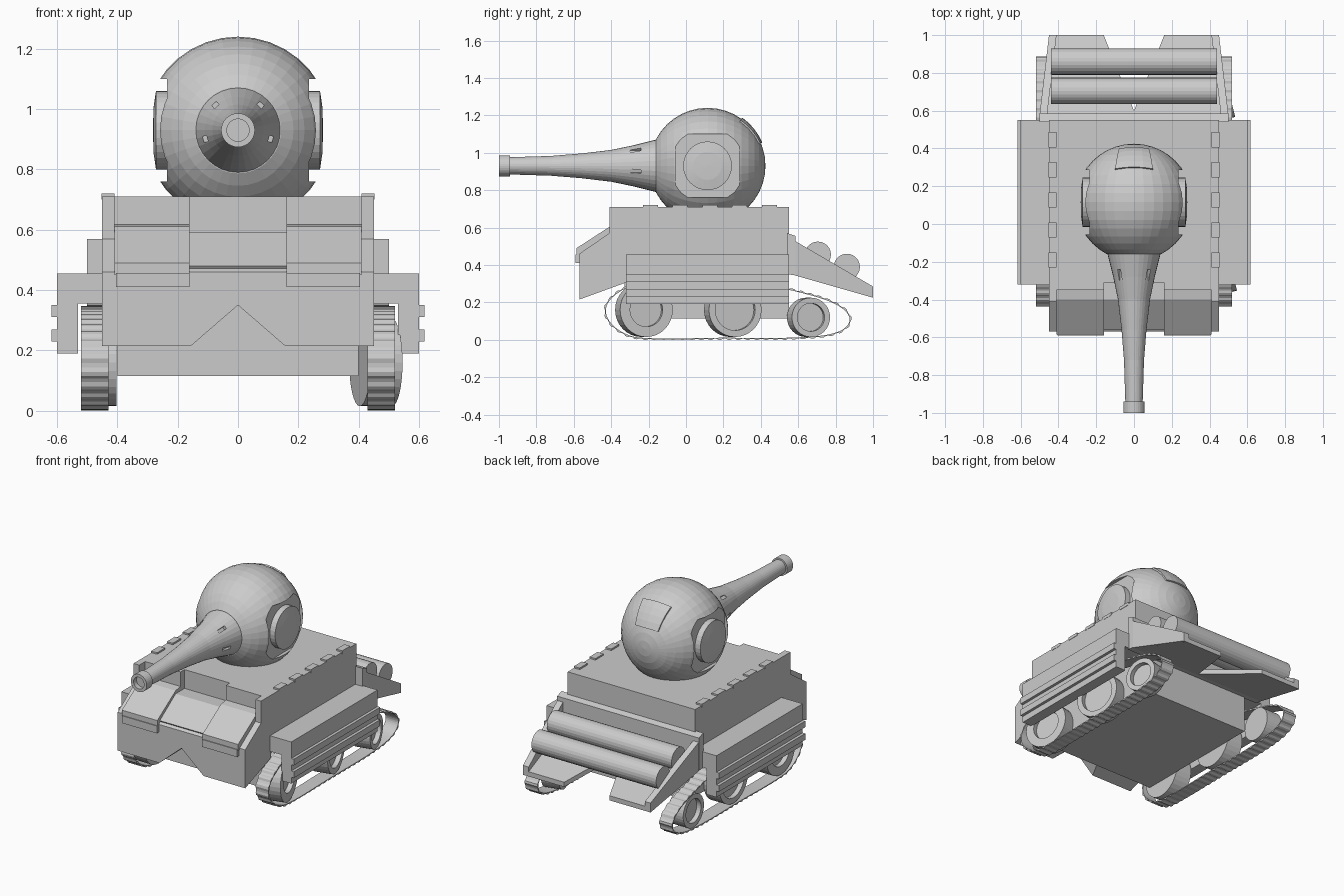
import bpy, bmesh, math
from mathutils import Matrix, Vector

if "Cube" in bpy.data.objects:
    bpy.data.objects.remove(bpy.data.objects["Cube"])

def finish(name, bm):
    bmesh.ops.remove_doubles(bm, verts=bm.verts, dist=1e-5)
    bmesh.ops.recalc_face_normals(bm, faces=bm.faces)
    me = bpy.data.meshes.new(name)
    bm.to_mesh(me)
    bm.free()
    ob = bpy.data.objects.new(name, me)
    bpy.context.collection.objects.link(ob)
    return ob

def box(name, x0, x1, y0, y1, z0, z1):
    return prism(name, [(y0, z0), (y1, z0), (y1, z1), (y0, z1)], x0, x1)

def prism(name, yz, x0, x1):
    """Side profile (y, z) extruded along x."""
    bm = bmesh.new()
    f = bm.faces.new([bm.verts.new((x0, y, z)) for y, z in yz])
    g = bmesh.ops.extrude_face_region(bm, geom=[f])["geom"]
    bmesh.ops.translate(bm, vec=(x1 - x0, 0, 0), verts=[v for v in g if isinstance(v, bmesh.types.BMVert)])
    return finish(name, bm)

def lathe(name, profile, mat, n=32):
    """Profile (radius, height) turned about local z, then placed by mat."""
    bm = bmesh.new()
    rings = [[bm.verts.new((r * math.cos(2 * math.pi * i / n), r * math.sin(2 * math.pi * i / n), h))
              for i in range(n)] for r, h in profile]
    for a, b in zip(rings, rings[1:]):
        for i in range(n):
            bm.faces.new((a[i], a[(i + 1) % n], b[(i + 1) % n], b[i]))
    bmesh.ops.dissolve_degenerate(bm, dist=1e-6, edges=bm.edges)
    bm.transform(mat)
    return finish(name, bm)

def cut(ob, cutter):
    m = ob.modifiers.new("cut", 'BOOLEAN')
    m.operation, m.solver, m.object = 'DIFFERENCE', 'EXACT', cutter
    bpy.context.view_layer.objects.active = ob
    bpy.ops.object.modifier_apply(modifier=m.name)
    bpy.data.objects.remove(cutter)

def mirror(ob):
    ob.modifiers.new("mirror", 'MIRROR')
    return ob

ALONG_Y = Matrix.Rotation(-math.pi / 2, 4, 'X')
ALONG_X = Matrix.Rotation(math.pi / 2, 4, 'Y')

# Hull
box("lower_hull", -0.40, 0.40, -0.33, 0.55, 0.115, 0.46)
box("upper_hull", -0.45, 0.45, -0.31, 0.55, 0.44, 0.71)
mirror(box("front_wall", 0.16, 0.41, -0.35, -0.31, 0.55, 0.71))
mirror(box("corner_post", 0.41, 0.45, -0.41, -0.31, 0.55, 0.71))
for i in range(5):
    mirror(box("deck_tab", 0.41, 0.452, -0.23 + 0.159 * i, -0.15 + 0.159 * i, 0.70, 0.72))
mirror(prism("rear_slab", [(0.54, 0.35), (0.585, 0.345), (0.585, 0.555), (0.54, 0.57)], 0, 0.50))

# Sloped nose with a notch in its lower edge
nose = prism("nose", [(-0.57, 0.215), (-0.57, 0.46), (-0.41, 0.57), (-0.31, 0.57), (-0.31, 0.31)], -0.45, 0.45)
bm = bmesh.new()
tri = [(-0.208, 0.17), (0.208, 0.17), (0, 0.35)]
a, b = [[bm.verts.new((x, y, z)) for x, z in tri] for y in (-0.7, -0.33)]
bm.faces.new(a)
bm.faces.new(b)
for i in range(3):
    bm.faces.new((a[i], a[(i + 1) % 3], b[(i + 1) % 3], b[i]))
cut(nose, finish("notch_cutter", bm))
mirror(prism("nose_panel", [(-0.33, 0.62), (-0.40, 0.61), (-0.585, 0.49), (-0.585, 0.45), (-0.55, 0.45), (-0.33, 0.56)], 0.16, 0.41))
mirror(box("nose_lip", 0.16, 0.405, -0.59, -0.565, 0.41, 0.457))
prism("centre_panel", [(-0.31, 0.59), (-0.40, 0.59), (-0.56, 0.48), (-0.545, 0.46), (-0.31, 0.55)], -0.16, 0.16)

# Side skirts with two ribs
mirror(box("skirt_top", 0.40, 0.60, -0.32, 0.55, 0.355, 0.455))
mirror(box("skirt_plate", 0.53, 0.60, -0.32, 0.55, 0.19, 0.36))
for z in (0.23, 0.31):
    mirror(box("skirt_rib", 0.59, 0.618, -0.32, 0.55, z, z + 0.04))

# Rear rack: tapered side walls, split floor, two drums
wall = prism("rack_wall", [(0.58, 0.53), (1.0, 0.285), (1.0, 0.225), (0.58, 0.345)], 0.46, 0.50)
for v in wall.data.vertices:
    v.co.x -= (v.co.y - 0.58) / 0.42 * 0.05
mirror(wall)
bm = bmesh.new()
f = bm.faces.new([bm.verts.new((x, y, 0.345 - (y - 0.58) * 0.286))
                  for x, y in [(0, 0.58), (0.48, 0.58), (0.43, 1.0), (0.16, 1.0), (0, 0.60)]])
g = bmesh.ops.extrude_face_region(bm, geom=[f])["geom"]
bmesh.ops.translate(bm, vec=(0, 0, 0.03), verts=[v for v in g if isinstance(v, bmesh.types.BMVert)])
mirror(finish("rack_floor", bm))
for y, z in ((0.705, 0.455), (0.86, 0.39)):
    lathe("drum", [(0, -0.44), (0.07, -0.44), (0.07, 0.44), (0, 0.44)],
          Matrix.Translation((0, y, z)) @ ALONG_X, 24)

# Road wheels; the right-hand ones are toed out
for s in (-1, 1):
    for y, z, R, hub in ((-0.225, 0.16, 0.145, 0.09), (0.25, 0.16, 0.145, 0.11), (0.655, 0.12, 0.105, 0.075)):
        turn = Matrix.Rotation(math.radians(14 if s > 0 else 180), 4, 'Z')
        lathe("road_wheel", [(0, -0.055), (R, -0.055), (R, 0.055), (hub, 0.055), (hub, 0.025), (0, 0.025)],
              Matrix.Translation((s * 0.457, y, z)) @ turn @ ALONG_X)

# Tracks: smooth closed loop with raised treads
LOOP = [(-0.25, 0.007), (0.2, 0.006), (0.62, 0.009), (0.82, 0.04), (0.88, 0.11), (0.81, 0.19), (0.6, 0.26),
        (0.25, 0.33), (-0.1, 0.335), (-0.30, 0.29), (-0.415, 0.21), (-0.43, 0.13), (-0.365, 0.05)]
P = [Vector(p) for p in LOOP]
path = []
for i in range(len(P)):
    p0, p1, p2, p3 = (P[(i + k) % len(P)] for k in (-1, 0, 1, 2))
    # finite-length tangents keep uneven spans from overshooting
    L = (p2 - p1).length
    t1, t2 = (p2 - p0).normalized() * L, (p3 - p1).normalized() * L
    n = max(4, 2 * round(L / 0.025))
    for k in range(n):
        t = k / n
        path.append(p1 * (2 * t**3 - 3 * t**2 + 1) + t1 * (t**3 - 2 * t**2 + t)
                    + p2 * (3 * t**2 - 2 * t**3) + t2 * (t**3 - t**2))
bm = bmesh.new()
sections = []
N = len(path)
for i, p in enumerate(path):
    d = (path[(i + 1) % N] - path[i - 1]).normalized()
    out = Vector((d.y, -d.x))
    o, q = p + out * (0.006 if i // 2 % 2 else 0.0), p - out * 0.005
    sections.append([bm.verts.new(c) for c in ((0.43, o.x, max(o.y, 0)), (0.52, o.x, max(o.y, 0)),
                                               (0.52, q.x, q.y), (0.43, q.x, q.y))])
for i in range(N):
    a, b = sections[i], sections[(i + 1) % N]
    for k in range(4):
        bm.faces.new((a[k], a[(k + 1) % 4], b[(k + 1) % 4], b[k]))
mirror(finish("track", bm))

# Turret ball with a squared pocket on each side
C = Vector((0, 0.115, 0.93))
R = 0.31
end = math.acos(-0.275 / R)
ball = [(R * math.sin(end * i / 17), R * math.cos(end * i / 17)) for i in range(18)] + [(0, -0.275)]
turret = lathe("turret", ball, Matrix.Translation(C) @ ALONG_Y, 36)
for s in (-1, 1):
    x0, x1 = sorted((s * 0.235, s * 0.4))
    cut(turret, box("pocket_cutter", x0, x1, C.y - 0.17, C.y + 0.17, C.z - 0.17, C.z + 0.17))
    lathe("turret_cap", [(0, 0.22), (0.13, 0.22), (0.13, 0.272), (0.075, 0.28), (0, 0.282)],
          Matrix.Translation(C) @ Matrix.Rotation(s * math.pi / 2, 4, 'Y'))

# Rear hatch: curved patch standing proud of the ball
bm = bmesh.new()
layers = []
for rad in (R - 0.01, R + 0.008):
    rows = []
    for j in range(5):
        e = math.radians(23 + 31 * j / 4)
        row = []
        for i in range(5):
            x = (i / 2 - 1) * (0.08 + 0.02 * j / 4)
            r = math.sqrt(rad**2 - x**2)
            row.append(bm.verts.new(C + Vector((x, r * math.cos(e), r * math.sin(e)))))
        rows.append(row)
    for j in range(4):
        for i in range(4):
            bm.faces.new((rows[j][i], rows[j][i + 1], rows[j + 1][i + 1], rows[j + 1][i]))
    layers.append(rows[0] + [r[4] for r in rows[1:]] + rows[4][3::-1] + [r[0] for r in rows[3:0:-1]])
a, b = layers
for i in range(len(a)):
    j = (i + 1) % len(a)
    bm.faces.new((a[i], a[j], b[j], b[i]))
finish("hatch", bm)

# Flared gun barrel with muzzle ring, bore and four vent slots
barrel = lathe("barrel", [(0, -0.16), (0.14, -0.16), (0.11, -0.28), (0.085, -0.40), (0.066, -0.56), (0.053, -0.72),
                          (0.046, -0.94), (0.056, -0.94), (0.056, -1.0), (0.037, -1.0), (0.037, -0.97), (0, -0.97)],
               Matrix.Translation((0, 0, C.z)) @ ALONG_Y)
for deg in (48, 132, -15, 195):
    c = box("slot_cutter", 0.10, 0.14, -0.03, 0.03, -0.01, 0.01)
    c.data.transform(Matrix.Translation((0, -0.27, C.z)) @ Matrix.Rotation(-math.radians(deg), 4, 'Y'))
    cut(barrel, c)
